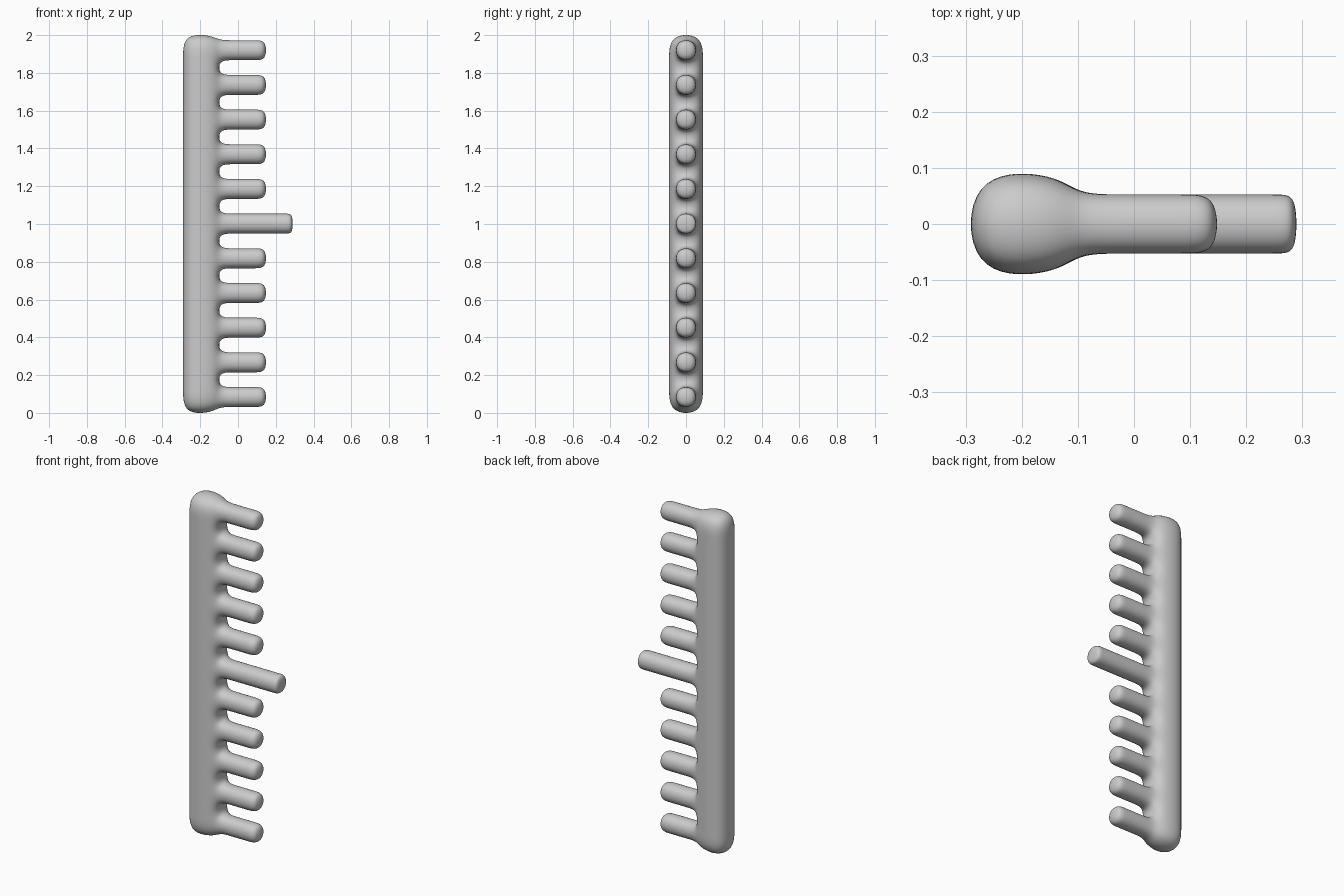
import bpy, bmesh

if "Cube" in bpy.data.objects:
    bpy.data.objects.remove(bpy.data.objects["Cube"])

COUNT = 11
PITCH = 0.1836
HALF = 0.0575          # half width of a tooth in the control cage
BODY = 0.0925          # half thickness of the spine in the control cage
X_BACK, X_MID, X_FRONT = -0.297, -0.15, -0.10

bm = bmesh.new()


def bridge(a, b, skip=()):
    """Join two equal vertex loops with quads."""
    n = len(a)
    for i in range(n):
        if i not in skip:
            j = (i + 1) % n
            bm.faces.new((a[i], a[j], b[j], b[i]))


def spine_loop(z, z_end):
    """Six-point cross-section; z_end lets the caps bulge past the teeth."""
    pts = [(X_BACK, -BODY, z_end), (X_MID, -BODY, z_end), (X_FRONT, -HALF, z),
           (X_FRONT, HALF, z), (X_MID, BODY, z_end), (X_BACK, BODY, z_end)]
    return [bm.verts.new(p) for p in pts]


# Spine: two levels per tooth
centres = [1.002 + PITCH * (i - COUNT // 2) for i in range(COUNT)]
levels = []
for i, zc in enumerate(centres):
    lo, hi = zc - HALF, zc + HALF
    levels.append(spine_loop(lo, -0.009 if i == 0 else lo))
    levels.append(spine_loop(hi, 2.009 if i == COUNT - 1 else hi))
for k in range(len(levels) - 1):
    bridge(levels[k], levels[k + 1], skip=(2,) if k % 2 == 0 else ())
for loop in (levels[0], levels[-1]):
    bm.faces.new((loop[0], loop[1], loop[4], loop[5]))
    bm.faces.new((loop[1], loop[2], loop[3], loop[4]))

# Teeth: square tubes grown from the open spine cells, middle one longer
for i, zc in enumerate(centres):
    lo, hi = levels[2 * i], levels[2 * i + 1]
    ring = [lo[2], lo[3], hi[3], hi[2]]
    xs = (-0.03, 0.13, 0.26, 0.292) if i == COUNT // 2 else (-0.03, 0.09, 0.153)
    for x in xs:
        new = [bm.verts.new((x, v.co.y, v.co.z)) for v in ring]
        bridge(ring, new)
        ring = new
    bm.faces.new(ring)

bmesh.ops.recalc_face_normals(bm, faces=bm.faces)
mesh = bpy.data.meshes.new("comb")
bm.to_mesh(mesh)
bm.free()
comb = bpy.data.objects.new("comb", mesh)
bpy.context.collection.objects.link(comb)

# Smooth rounded surface
for p in mesh.polygons:
    p.use_smooth = True
sub = comb.modifiers.new("round", 'SUBSURF')
sub.levels = sub.render_levels = 3
